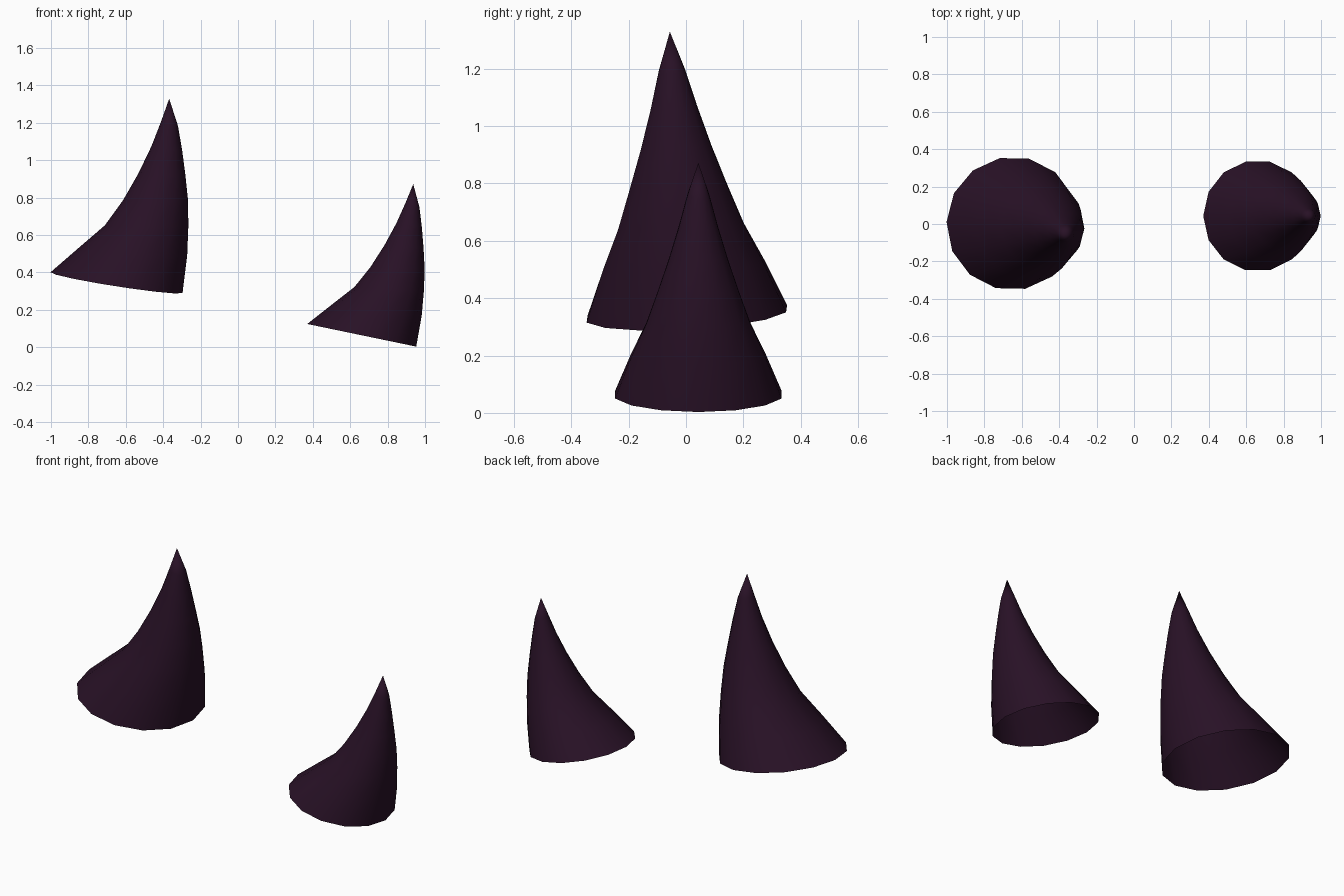
import bpy, bmesh, math
from mathutils import Matrix, Vector

if "Cube" in bpy.data.objects:
    bpy.data.objects.remove(bpy.data.objects["Cube"])

SIDES = 14

mat = bpy.data.materials.new("dark plum")
mat.diffuse_color = (0.021, 0.0055, 0.019, 1)
mat.use_nodes = True
mat.node_tree.nodes["Principled BSDF"].inputs["Base Color"].default_value = mat.diffuse_color

# Horn profile in the bend plane: inner (x, z) and outer (x, z) of each ring
RINGS = [
    ((0.370, 0.124), (0.953, 0.003)),
    ((0.505, 0.230), (0.982, 0.168)),
    ((0.622, 0.321), (0.994, 0.302)),
    ((0.708, 0.428), (0.998, 0.417)),
    ((0.783, 0.545), (0.992, 0.529)),
    ((0.847, 0.663), (0.983, 0.641)),
    ((0.895, 0.770), (0.970, 0.748)),
]
TIP = Vector((0.937, 0, 0.872))
BASE = Vector((0.661, 0, 0.0635))   # centre of the base ring


def horn(name, matrix):
    """Curved, tapering horn with an open base."""
    bm = bmesh.new()
    rings = []
    for (xi, zi), (xo, zo) in RINGS:
        a, b = Vector((xi, 0, zi)), Vector((xo, 0, zo))
        centre, half = (a + b) / 2 - BASE, (b - a) / 2
        side = Vector((0, half.length, 0))
        angles = [2 * math.pi * i / SIDES for i in range(SIDES)]
        rings.append([bm.verts.new(centre + half * math.cos(t) + side * math.sin(t))
                      for t in angles])
    tip = bm.verts.new(TIP - BASE)
    for i in range(SIDES):
        j = (i + 1) % SIDES
        for low, high in zip(rings, rings[1:]):
            bm.faces.new((low[i], low[j], high[j], high[i]))
        bm.faces.new((rings[-1][i], rings[-1][j], tip))
    for f in bm.faces:
        f.smooth = True
    bm.transform(matrix)
    mesh = bpy.data.meshes.new(name)
    bm.to_mesh(mesh)
    bm.free()
    mesh.materials.append(mat)
    bpy.context.collection.objects.link(bpy.data.objects.new(name, mesh))


# Small upright horn
horn("small_horn", Matrix.Translation((0.661, 0.043, 0.0635)))

# Larger horn, leaning slightly
horn("large_horn",
     Matrix.Translation((-0.65, 0.003, 0.345))
     @ Matrix.Rotation(0.05, 4, 'X')
     @ Matrix.Rotation(-0.05, 4, 'Y')
     @ Matrix.Rotation(-0.03, 4, 'Z')
     @ Matrix.Scale(1.2, 4))
